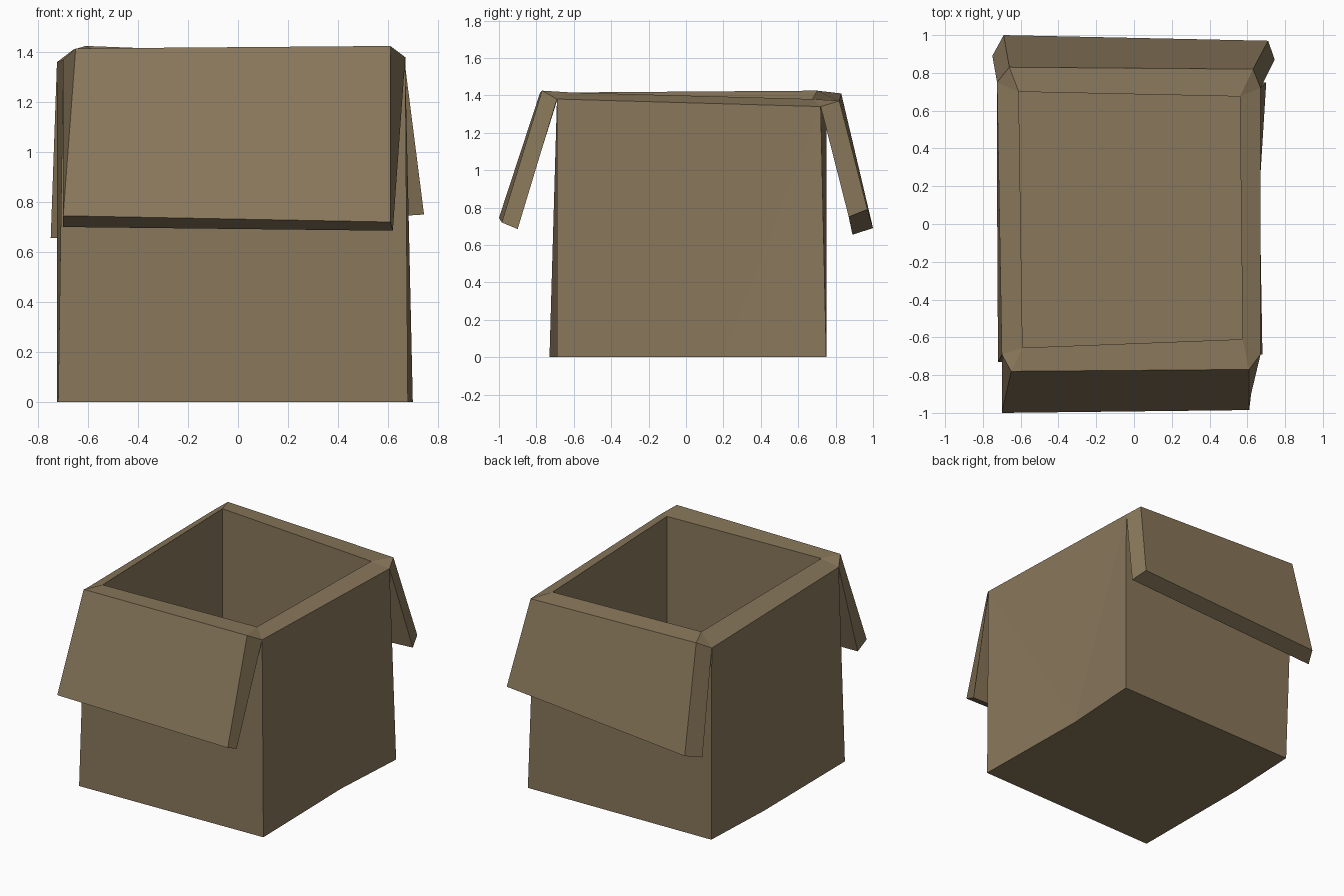
import bpy
import bmesh

cube = bpy.data.objects.get("Cube")
if cube:
    bpy.data.objects.remove(cube, do_unlink=True)

# Cardboard colour
cardboard = bpy.data.materials.new("cardboard_brown")
cardboard.use_nodes = True
colour = (0.25, 0.186, 0.104, 1)
cardboard.diffuse_color = colour
shader = next(n for n in cardboard.node_tree.nodes if n.type == "BSDF_PRINCIPLED")
shader.inputs["Base Color"].default_value = colour
shader.inputs["Roughness"].default_value = 0.9


def finish(name, bm):
    """Turn a closed bmesh into a flat-shaded object."""
    bmesh.ops.recalc_face_normals(bm, faces=bm.faces[:])
    mesh = bpy.data.meshes.new(name)
    bm.to_mesh(mesh)
    bm.free()
    mesh.materials.append(cardboard)
    obj = bpy.data.objects.new(name, mesh)
    bpy.context.collection.objects.link(obj)
    return obj


# Corner rings, each ordered front -x, front +x, back +x, back -x
base = [(-0.72, -0.73, 0), (0.68, -0.69, 0), (0.70, 0.75, 0), (-0.70, 0.72, 0)]
wall_top = [(-0.70, -0.69, 1.37), (0.67, -0.69, 1.38), (0.67, 0.72, 1.34), (-0.725, 0.75, 1.36)]
fold = [(-0.65, -0.78, 1.415), (0.61, -0.77, 1.425), (0.63, 0.82, 1.37), (-0.66, 0.83, 1.41)]
opening = [(-0.59, -0.655, 1.415), (0.575, -0.61, 1.415), (0.56, 0.675, 1.38), (-0.61, 0.70, 1.425)]
floor = [(x, y, 0.1) for x, y, z in opening]
# Slight bends in the side edges of the base
bend = {1: (0.665, 0.19, 0), 3: (-0.725, 0.17, 0)}

# Box body with thick walls and a hollow inside
bm = bmesh.new()
b, w, f, o, n = [[bm.verts.new(p) for p in ring] for ring in (base, wall_top, fold, opening, floor)]
k = {i: bm.verts.new(p) for i, p in bend.items()}
bm.faces.new((b[0], b[1], k[1], b[2], b[3], k[3]))
bm.faces.new(n)
for i in range(4):
    j = (i + 1) % 4
    bm.faces.new((o[i], o[j], n[j], n[i]))
    if i in k:
        # side wall and its rim, including the mitred corners
        bm.faces.new((b[i], k[i], w[i]))
        bm.faces.new((k[i], w[j], w[i]))
        bm.faces.new((k[i], b[j], w[j]))
        bm.faces.new((w[i], w[j], o[j], o[i]))
        for c in (i, j):
            bm.faces.new((w[c], o[c], f[c]))
    else:
        # front or back wall, hinge seat and rim
        bm.faces.new((b[i], b[j], w[j], w[i]))
        bm.faces.new((w[i], w[j], f[j], f[i]))
        bm.faces.new((f[i], f[j], o[j], o[i]))
finish("box_body", bm)


def make_flap(name, i, lip):
    """Loft a folded flap from the hinge section to its hanging lip."""
    bm = bmesh.new()
    hinge = (fold[i], fold[i + 1], wall_top[i + 1], wall_top[i])
    top, end = [[bm.verts.new(p) for p in ring] for ring in (hinge, lip)]
    bm.faces.new(top)
    bm.faces.new(end)
    for a in range(4):
        c = (a + 1) % 4
        bm.faces.new((top[a], top[c], end[c], end[a]))
    finish(name, bm)


# Folded flaps
make_flap("front_flap", 0, [(-0.70, -1.0, 0.745), (0.61, -0.985, 0.72),
                            (0.62, -0.90, 0.685), (-0.70, -0.90, 0.70)])
make_flap("back_flap", 2, [(0.71, 0.97, 0.79), (-0.69, 1.0, 0.69),
                           (-0.75, 0.89, 0.655), (0.745, 0.87, 0.75)])
